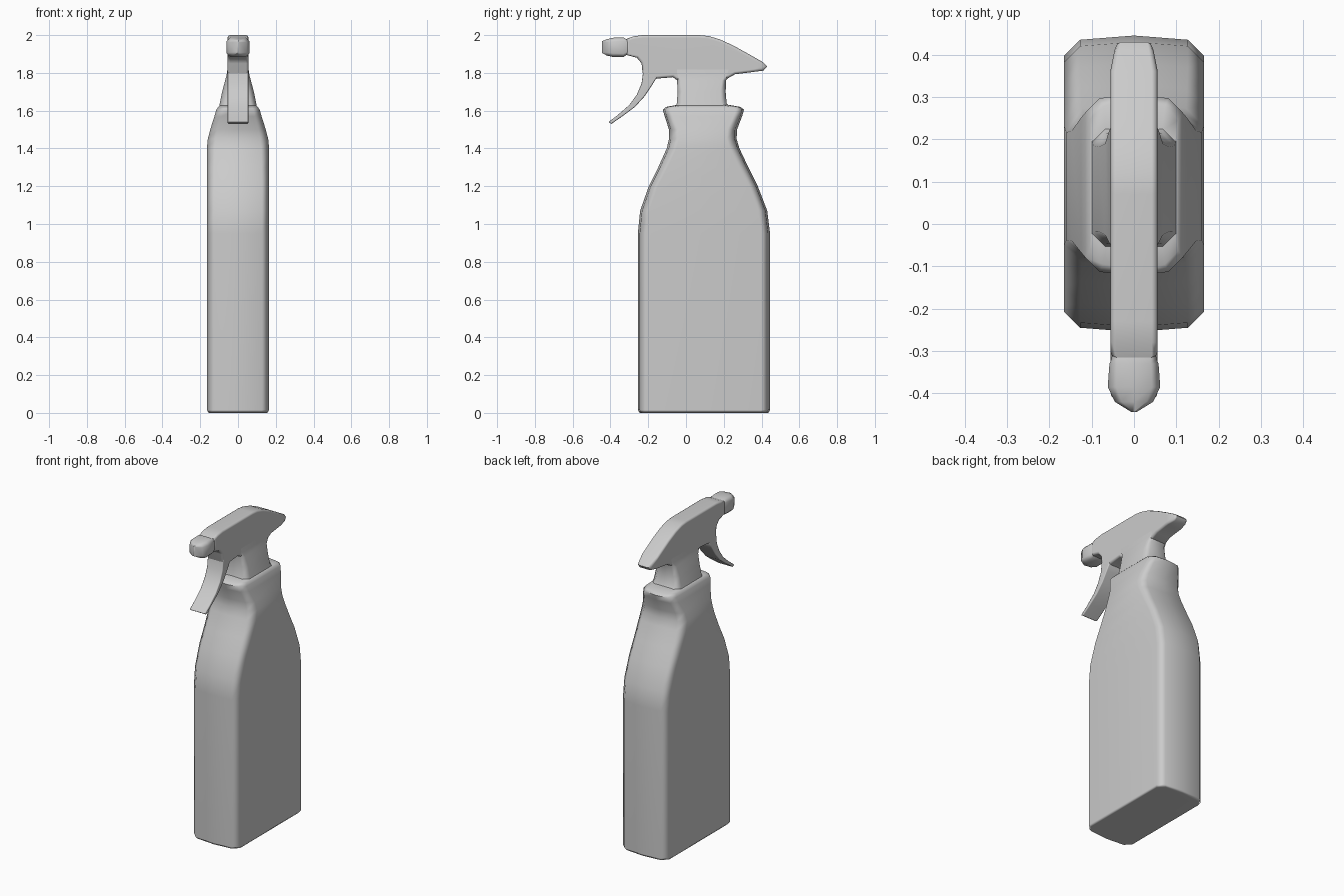
import bpy, bmesh
from mathutils import Vector

cube = bpy.data.objects.get("Cube")
if cube:
    bpy.data.objects.remove(cube)

grey = bpy.data.materials.new("plain grey plastic")
grey.use_nodes = True
grey.diffuse_color = (0.6, 0.6, 0.6, 1)
grey.node_tree.nodes["Principled BSDF"].inputs["Base Color"].default_value = (0.6, 0.6, 0.6, 1)


def finish(name, bm, angle=1.0):
    """Turn a bmesh into a smooth shaded object."""
    bmesh.ops.recalc_face_normals(bm, faces=bm.faces)
    mesh = bpy.data.meshes.new(name)
    bm.to_mesh(mesh)
    bm.free()
    mesh.materials.append(grey)
    obj = bpy.data.objects.new(name, mesh)
    bpy.context.collection.objects.link(obj)
    bpy.ops.object.select_all(action="DESELECT")
    obj.select_set(True)
    bpy.context.view_layer.objects.active = obj
    bpy.ops.object.shade_smooth_by_angle(angle=angle)
    weighted = obj.modifiers.new("even shading", "WEIGHTED_NORMAL")
    weighted.keep_sharp = True
    return obj


def loft(name, levels, along_y=False, bulge=0.0):
    """Chamfered box rings: position, half width, low side, high side, chamfer."""
    bm = bmesh.new()
    rings = []
    for t, w, lo, hi, c in levels:
        half = [(0, lo), (w - c, lo + bulge), (w, lo + bulge + c),
                (w, hi - bulge - c), (w - c, hi - bulge), (0, hi)]
        outline = half + [(-x, a) for x, a in half[-2:0:-1]]
        rings.append([bm.verts.new((x, t, a) if along_y else (x, a, t)) for x, a in outline])
    for r, s in zip(rings, rings[1:]):
        n = len(r)
        for i in range(n):
            j = (i + 1) % n
            bm.faces.new((r[i], r[j], s[j], s[i]))
    bm.faces.new(rings[0])
    bm.faces.new(rings[-1])
    return finish(name, bm)


def slab(name, outline, half, bevel, taper_from=None):
    """Side outline given as (y, z), thickened across x, with rounded rims."""
    bm = bmesh.new()
    face = bm.faces.new([bm.verts.new((-half, y, z)) for y, z in outline])
    grown = bmesh.ops.extrude_face_region(bm, geom=[face])["geom"]
    for v in grown:
        if isinstance(v, bmesh.types.BMVert):
            v.co.x = half
    bmesh.ops.recalc_face_normals(bm, faces=bm.faces)
    rims = [e for e in bm.edges if abs(e.verts[0].co.x - e.verts[1].co.x) < 1e-5]
    bmesh.ops.bevel(bm, geom=rims, offset=bevel, segments=2, profile=0.5,
                    affect="EDGES", clamp_overlap=True)
    if taper_from is not None:
        bmesh.ops.bisect_plane(bm, geom=bm.verts[:] + bm.edges[:] + bm.faces[:],
                               plane_co=Vector((0, taper_from, 0)), plane_no=Vector((0, 1, 0)))
        for v in bm.verts:
            v.co.x *= 1 - 3.5 * max(0, v.co.y - taper_from)
    return finish(name, bm, 0.9)


# Bottle body with sloping shoulders and a flared collar
loft("bottle", [
    (0.0, 0.155, -0.245, 0.435, 0.035),
    (0.015, 0.165, -0.255, 0.445, 0.038),
    (0.95, 0.165, -0.255, 0.445, 0.038),
    (1.07, 0.165, -0.243, 0.43, 0.038),
    (1.2, 0.165, -0.197, 0.38, 0.038),
    (1.3, 0.165, -0.147, 0.33, 0.04),
    (1.4, 0.165, -0.102, 0.283, 0.042),
    (1.45, 0.16, -0.09, 0.268, 0.042),
    (1.5, 0.147, -0.09, 0.27, 0.04),
    (1.57, 0.125, -0.113, 0.297, 0.036),
    (1.605, 0.115, -0.123, 0.307, 0.034),
    (1.62, 0.105, -0.105, 0.288, 0.032),
    (1.63, 0.095, -0.05, 0.23, 0.03),
], bulge=0.01)

# Neck joining the collar to the spray head
loft("neck", [
    (1.61, 0.102, -0.06, 0.24, 0.03),
    (1.64, 0.096, -0.048, 0.215, 0.03),
    (1.7, 0.084, -0.045, 0.21, 0.028),
    (1.76, 0.068, -0.047, 0.212, 0.022),
    (1.79, 0.06, -0.06, 0.235, 0.018),
    (1.86, 0.05, -0.07, 0.25, 0.012),
])

# Spray head
slab("spray_head", [
    (-0.315, 1.895), (-0.315, 1.98), (-0.28, 1.993), (-0.23, 2.0), (0.07, 2.0),
    (0.12, 1.995), (0.18, 1.977), (0.25, 1.945), (0.34, 1.895), (0.41, 1.855),
    (0.43, 1.835), (0.41, 1.812), (0.34, 1.803), (0.26, 1.793), (0.21, 1.765),
    (-0.045, 1.76), (-0.07, 1.777), (-0.15, 1.77), (-0.2, 1.76),
    (-0.23, 1.8), (-0.235, 1.85), (-0.26, 1.88),
], 0.056, 0.014, 0.36)

# Trigger lever
slab("trigger", [
    (-0.16, 1.84), (-0.155, 1.775), (-0.18, 1.735), (-0.22, 1.675), (-0.27, 1.62),
    (-0.33, 1.575), (-0.395, 1.53), (-0.41, 1.54), (-0.36, 1.578), (-0.3, 1.63),
    (-0.26, 1.685), (-0.235, 1.745), (-0.228, 1.8), (-0.22, 1.84),
], 0.055, 0.006)

# Nozzle cap
loft("nozzle", [
    (-0.29, 0.05, 1.9, 1.98, 0.012),
    (-0.318, 0.053, 1.893, 1.98, 0.014),
    (-0.33, 0.058, 1.884, 1.987, 0.018),
    (-0.385, 0.062, 1.884, 1.986, 0.02),
    (-0.42, 0.045, 1.892, 1.978, 0.016),
    (-0.444, 0.006, 1.905, 1.968, 0.004),
], along_y=True)
